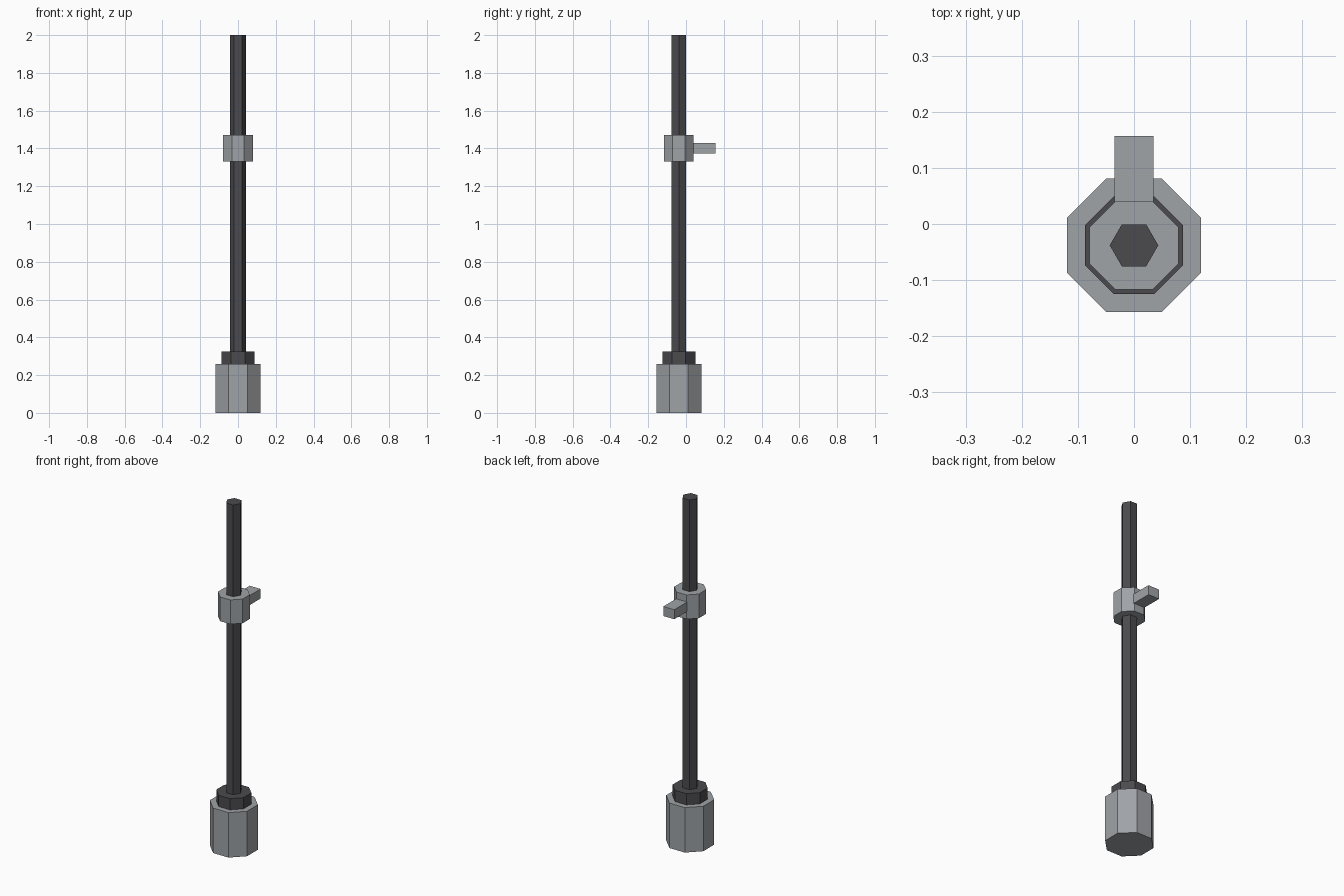
import bpy
import math

if "Cube" in bpy.data.objects:
    bpy.data.objects.remove(bpy.data.objects["Cube"], do_unlink=True)

AXIS_Y = -0.038  # pole axis


def material(name, color):
    mat = bpy.data.materials.new(name)
    mat.use_nodes = True
    mat.diffuse_color = (*color, 1)
    mat.node_tree.nodes["Principled BSDF"].inputs["Base Color"].default_value = (*color, 1)
    return mat


grey = material("steel grey", (0.35, 0.37, 0.39))
dark = material("dark metal", (0.07, 0.07, 0.077))


def prism(name, sides, apothem, bottom, top, mat):
    """Upright flat-shaded prism with one flat side facing the front."""
    bpy.ops.mesh.primitive_cylinder_add(
        vertices=sides, radius=apothem / math.cos(math.pi / sides), depth=top - bottom,
        location=(0, AXIS_Y, (bottom + top) / 2), rotation=(0, 0, math.pi / sides))
    obj = bpy.context.object
    obj.name = name
    obj.data.materials.append(mat)


prism("base", 8, 0.119, 0, 0.26, grey)
prism("base_collar", 8, 0.087, 0.26, 0.325, dark)
prism("pole", 6, 0.0375, 0.325, 2, dark)
prism("clamp", 8, 0.079, 1.33, 1.47, grey)

# Tab sticking out behind the clamp
tab_front, tab_back = 0.03, 0.157
bpy.ops.mesh.primitive_cube_add(size=1, location=(0, (tab_front + tab_back) / 2, 1.402))
tab = bpy.context.object
tab.name = "clamp_tab"
tab.scale = (0.07, tab_back - tab_front, 0.055)
tab.data.materials.append(grey)
